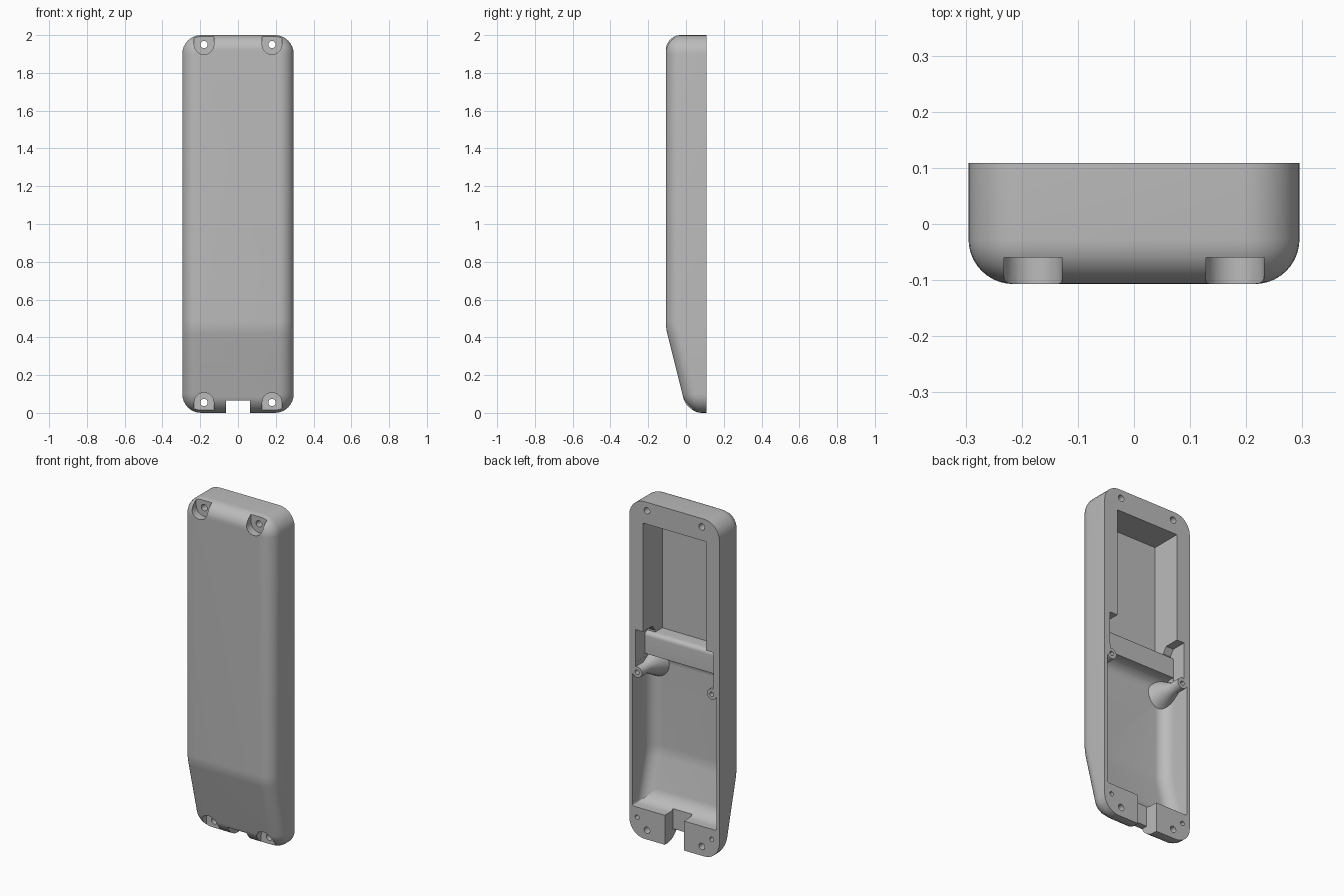
import bpy, bmesh, math
from mathutils import Matrix

cube = bpy.data.objects.get("Cube")
if cube:
    bpy.data.objects.remove(cube, do_unlink=True)

BACK, FRONT, BEND, SLOPE = 0.109, -0.107, 0.45, 0.25

grey = bpy.data.materials.new("casing grey")
grey.use_nodes = True
grey.diffuse_color = (0.5, 0.5, 0.5, 1)
grey.node_tree.nodes["Principled BSDF"].inputs["Base Color"].default_value = (0.5, 0.5, 0.5, 1)


def finish(name, bm):
    bmesh.ops.recalc_face_normals(bm, faces=bm.faces)
    mesh = bpy.data.meshes.new(name)
    bm.to_mesh(mesh)
    bm.free()
    mesh.materials.append(grey)
    obj = bpy.data.objects.new(name, mesh)
    bpy.context.collection.objects.link(obj)
    return obj


def front_y(z):
    """Front plane, sloping back below the bend with a softened corner."""
    t = BEND - z
    soft = 0.035
    if t < -soft:
        return FRONT
    if t > soft:
        return FRONT + SLOPE * t
    return FRONT + SLOPE * (t + soft) ** 2 / (4 * soft)


def ring(half, z0, z1, radius, inset):
    """Rounded rectangle, running up the +x half and down the -x half."""
    h, a, b = half - inset, z0 + inset, z1 - inset
    r = max(radius - inset, 0.002)
    right = []
    for i in range(9):
        t = math.pi / 2 * (i / 8 - 1)
        right.append((h - r + r * math.cos(t), a + r + r * math.sin(t)))
    right += [(h, BEND + 0.035 * k / 3) for k in range(-3, 4)]
    for i in range(9):
        t = math.pi / 2 * i / 8
        right.append((h - r + r * math.cos(t), b - r + r * math.sin(t)))
    return right + [(-x, z) for x, z in reversed(right)]


def shell(name, half, z0, z1, radius, fillet, offset, back):
    """Solid tray form: flat back, filleted front edge, bent front."""
    bm = bmesh.new()
    steps = 10
    loops = []
    for k in range(-1, steps + 1):
        t = math.pi / 2 * max(k, 0) / steps
        inset = fillet * (1 - math.cos(t))
        rise = fillet * (1 - math.sin(t)) + offset
        loops.append([bm.verts.new((x, back if k < 0 else front_y(z) + rise, z))
                      for x, z in ring(half, z0, z1, radius, inset)])
    n = len(loops[0])
    for a, b in zip(loops, loops[1:]):
        for i in range(n):
            j = (i + 1) % n
            bm.faces.new((a[i], a[j], b[j], b[i]))
    bm.faces.new(loops[0])
    cap = loops[-1]
    for i in range(n // 2 - 1):
        bm.faces.new((cap[i], cap[i + 1], cap[n - 2 - i], cap[n - 1 - i]))
    return finish(name, bm)


def box(name, x0, x1, y0, y1, z0, z1):
    bm = bmesh.new()
    bmesh.ops.create_cube(bm, size=1)
    for v in bm.verts:
        v.co = ((x0 + x1) / 2 + v.co.x * (x1 - x0),
                (y0 + y1) / 2 + v.co.y * (y1 - y0),
                (z0 + z1) / 2 + v.co.z * (z1 - z0))
    return finish(name, bm)


def peg(name, x, z, y0, y1, r0, r1=None):
    """Round peg along y, optionally tapered."""
    bm = bmesh.new()
    turn = Matrix.Translation((x, (y0 + y1) / 2, z)) @ Matrix.Rotation(-math.pi / 2, 4, 'X')
    bmesh.ops.create_cone(bm, cap_ends=True, segments=32, radius1=r0,
                          radius2=r0 if r1 is None else r1, depth=y1 - y0, matrix=turn)
    return finish(name, bm)


def extrude_x(name, profile, half):
    bm = bmesh.new()
    face = bm.faces.new([bm.verts.new((-half, y, z)) for y, z in profile])
    moved = bmesh.ops.extrude_face_region(bm, geom=[face])["geom"]
    for v in moved:
        if isinstance(v, bmesh.types.BMVert):
            v.co.x = half
    return finish(name, bm)


def cut(target, cutter):
    mod = target.modifiers.new("cut", 'BOOLEAN')
    mod.operation, mod.solver, mod.object = 'DIFFERENCE', 'EXACT', cutter
    bpy.context.view_layer.objects.active = target
    bpy.ops.object.modifier_apply(modifier=mod.name)
    bpy.data.objects.remove(cutter, do_unlink=True)


# Outer casing
casing = shell("casing", 0.295, 0, 2, 0.1, 0.08, 0, BACK)

# Lower cavity, leaving screw columns at its upper corners
cavity = shell("cavity_cutter", 0.276, 0.175, 1.05, 0.012, 0.07, 0.035, 0.2)
for s in (-1, 1):
    cut(cavity, peg("column", s * 0.245, 0.975, -0.2, 0.3, 0.032))
    cut(cavity, peg("column_flare", s * 0.25, 0.975, -0.09, 0.04, 0.1, 0.03))
    cut(cavity, box("column_web", *sorted((s * 0.255, s * 0.4)), -0.2, 0.3, 0.975, 1.2))
cut(casing, cavity)

# Upper pocket and the wide recess over the rounded cross bar
cut(casing, box("pocket_cutter", -0.206, 0.206, -0.072, 0.2, 1.18, 1.87))
bar = [(0.2, 1.03), (0.02, 1.03)]
for i in range(7):
    t = math.pi / 2 * i / 6
    bar.append((-0.005 + 0.025 * math.cos(t), 1.155 + 0.025 * math.sin(t)))
bar += [(-0.005, 1.19), (0.02, 1.225), (0.2, 1.225)]
cut(casing, extrude_x("recess_cutter", bar, 0.256))

# Cable notch in the bottom end
cut(casing, box("notch_cutter", -0.063, 0.063, -0.3, 0.3, -0.05, 0.065))
cut(casing, box("notch_back_cutter", -0.063, 0.063, 0.03, 0.3, 0.05, 0.22))

# Corner screw holes with open counterbores, and small blind holes
for s in (-1, 1):
    x = s * 0.18
    for z, floor, end in ((1.95, -0.06, 2.1), (0.055, 0.035, -0.1)):
        cut(casing, peg("counterbore", x, z, -0.3, floor, 0.052))
        low, high = sorted((z, end))
        cut(casing, box("counterbore_slot", x - 0.052, x + 0.052, -0.3, floor, low, high))
        cut(casing, peg("screw_hole", x, z, -0.3, 0.3, 0.019))
    for z in (0.975, 0.115):
        cut(casing, peg("blind_hole", s * 0.245, z, 0.05, 0.3, 0.013))

# Smooth shading with sharp edges kept
bpy.ops.object.select_all(action='DESELECT')
casing.select_set(True)
bpy.context.view_layer.objects.active = casing
bpy.ops.object.shade_smooth_by_angle(angle=math.radians(30))
